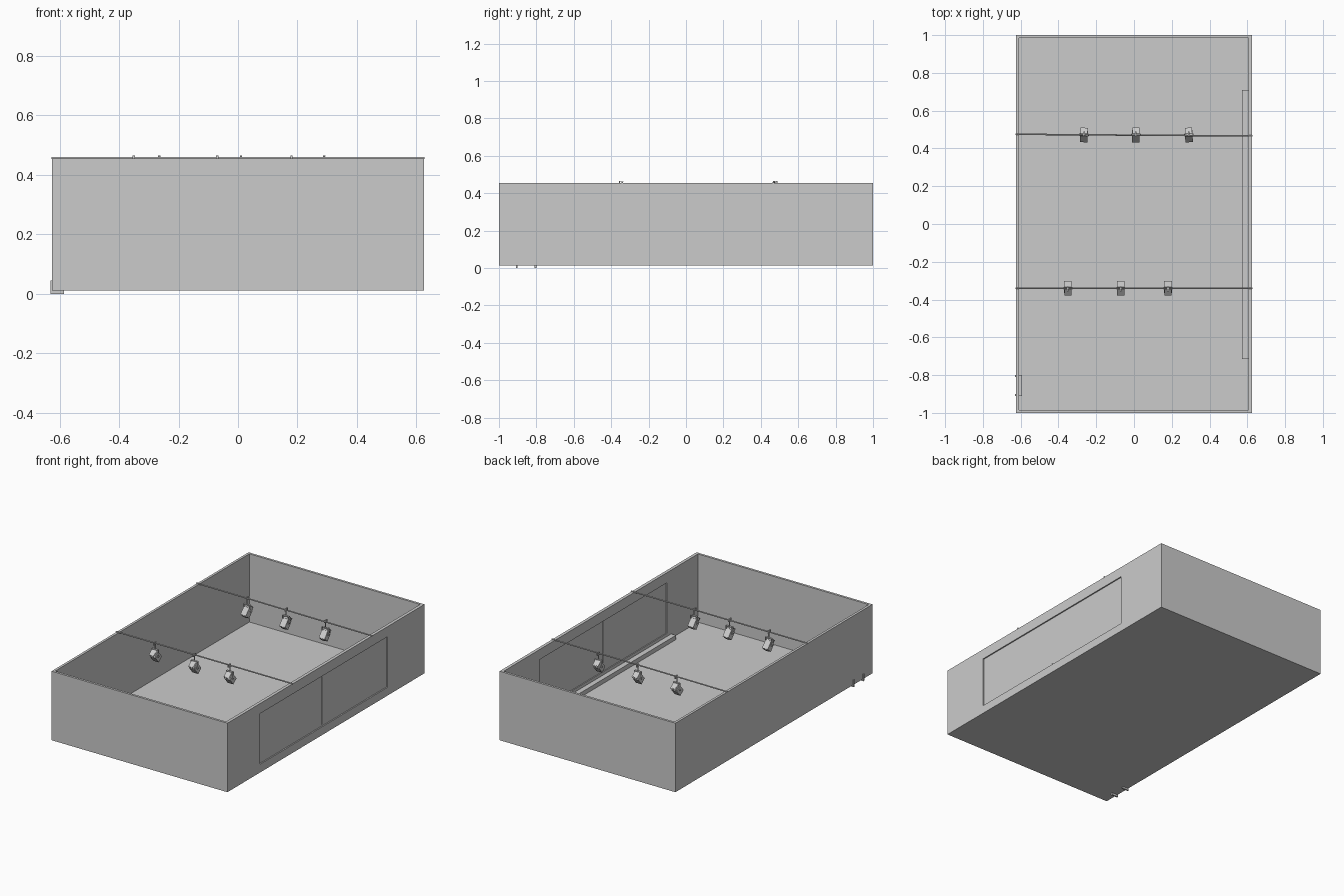
import bpy
import bmesh
from math import radians, pi
from mathutils import Matrix, Vector

if "Cube" in bpy.data.objects:
    bpy.data.objects.remove(bpy.data.objects["Cube"])

X = Matrix.Rotation


def finish(name, bm, smooth=False):
    me = bpy.data.meshes.new(name)
    bm.to_mesh(me)
    bm.free()
    ob = bpy.data.objects.new(name, me)
    bpy.context.collection.objects.link(ob)
    if smooth:
        bpy.ops.object.select_all(action='DESELECT')
        ob.select_set(True)
        bpy.context.view_layer.objects.active = ob
        bpy.ops.object.shade_smooth_by_angle(angle=radians(35))
    return ob


def add_box(bm, lo, hi, m=Matrix.Identity(4)):
    lo, hi = Vector(lo), Vector(hi)
    t = m @ Matrix.Translation((lo + hi) / 2) @ Matrix.Diagonal((hi - lo).to_4d())
    bmesh.ops.create_cube(bm, size=1, matrix=t)


def add_rod(bm, a, b, r, seg=10, r2=None, m=Matrix.Identity(4)):
    a, b = Vector(a), Vector(b)
    rot = (b - a).to_track_quat('Z', 'Y').to_matrix().to_4x4()
    bmesh.ops.create_cone(bm, cap_ends=True, segments=seg, radius1=r,
                          radius2=r if r2 is None else r2, depth=(b - a).length,
                          matrix=m @ Matrix.Translation((a + b) / 2) @ rot)


def box(name, lo, hi):
    bm = bmesh.new()
    add_box(bm, lo, hi)
    return finish(name, bm)


# Open room: outer block with cavity and window opening cut out
room = box("room_shell", (-0.625, -1, 0.012), (0.625, 1, 0.455))
cavity = box("cavity_cutter", (-0.609, -0.985, 0.017), (0.605, 0.985, 0.6))
opening = box("window_cutter", (0.56, -0.67, 0.065), (0.7, 0.625, 0.39))
for cutter in (cavity, opening):
    mod = room.modifiers.new("cut", 'BOOLEAN')
    mod.object = cutter
    mod.operation = 'DIFFERENCE'
    mod.solver = 'EXACT'
    bpy.context.view_layer.objects.active = room
    bpy.ops.object.modifier_apply(modifier=mod.name)
    bpy.data.objects.remove(cutter)

# Window panes, centre mullion and long low sill bar inside
box("window_pane", (0.611, -0.67, 0.065), (0.617, 0.625, 0.39))
box("window_mullion", (0.609, -0.034, 0.075), (0.619, -0.026, 0.382))
box("sill_bar", (0.572, -0.715, 0.017), (0.605, 0.71, 0.045))

# Small wall bracket at the lower left: outer posts, feet and inner plate
bm = bmesh.new()
for y in (-0.905, -0.805):
    add_box(bm, (-0.63, y - 0.005, 0), (-0.622, y + 0.005, 0.045))
    add_box(bm, (-0.63, y - 0.005, 0), (-0.585, y + 0.005, 0.0125))
finish("bracket_posts", bm)
box("bracket_plate", (-0.611, -0.91, 0.015), (-0.593, -0.80, 0.045))

# Two hanging rails spanning the room
for name, y0, y1 in (("front_rail", -0.34, -0.34), ("back_rail", 0.475, 0.466)):
    bm = bmesh.new()
    add_rod(bm, (-0.628, y0, 0.457), (0.628, y1, 0.457), 0.004, 12)
    finish(name, bm, True)


def spotlight(name, x, y, turn):
    """Lamp aimed along local +y and downwards, hung from the rail at (x, y)."""
    base = Matrix.Translation((x, y, 0.457)) @ X(turn, 4, 'Z')
    tilt = base @ Matrix.Translation((0, 0, -0.08)) @ X(radians(-50), 4, 'X')

    # Lamp housing with flared lens end and ribbed rear
    bm = bmesh.new()
    add_box(bm, (-0.02, -0.014, -0.021), (0.02, 0.036, 0.021), tilt)
    add_box(bm, (-0.016, -0.036, -0.017), (0.016, -0.014, 0.017), tilt)
    for i in range(3):
        v = -0.035 + i * 0.007
        add_box(bm, (-0.019, v, -0.020), (0.019, v + 0.003, 0.020), tilt)
    bmesh.ops.create_cube  # housing is plain flat-faced blocks
    finish(name + "_housing", bm)

    # Lens ring at the aiming end
    bm = bmesh.new()
    add_rod(bm, (0, 0.034, 0), (0, 0.039, 0), 0.017, 16, m=tilt)
    finish(name + "_lens", bm, True)

    # Yoke: two arms, top strap and pivots
    bm = bmesh.new()
    for s in (-1, 1):
        x0, x1 = sorted((s * 0.021, s * 0.0235))
        add_box(bm, (x0, -0.007, -0.085), (x1, 0.007, -0.038), base)
        add_rod(bm, (s * 0.019, 0, -0.08), (s * 0.026, 0, -0.08), 0.005, 10, m=base)
    add_box(bm, (-0.0235, -0.007, -0.040), (0.0235, 0.007, -0.037), base)
    finish(name + "_yoke", bm)

    # Stem and hook clamp over the rail
    bm = bmesh.new()
    add_rod(bm, (0, 0, -0.038), (0, 0, -0.006), 0.003, 8, m=base)
    add_box(bm, (-0.004, -0.017, -0.008), (0.004, 0.008, -0.004), base)
    add_box(bm, (-0.004, -0.018, -0.008), (0.004, -0.012, 0.009), base)
    add_box(bm, (-0.004, -0.018, 0.005), (0.004, 0.006, 0.009), base)
    finish(name + "_clamp", bm)


# Three lamps per rail, both rows aimed at the middle
for i, x in enumerate((-0.35, -0.07, 0.18)):
    spotlight(f"front_lamp_{i + 1}", x, -0.34, 0)
for i, x in enumerate((-0.265, 0.01, 0.29)):
    spotlight(f"back_lamp_{i + 1}", x, 0.472, pi + radians(3 * (i - 1)))
